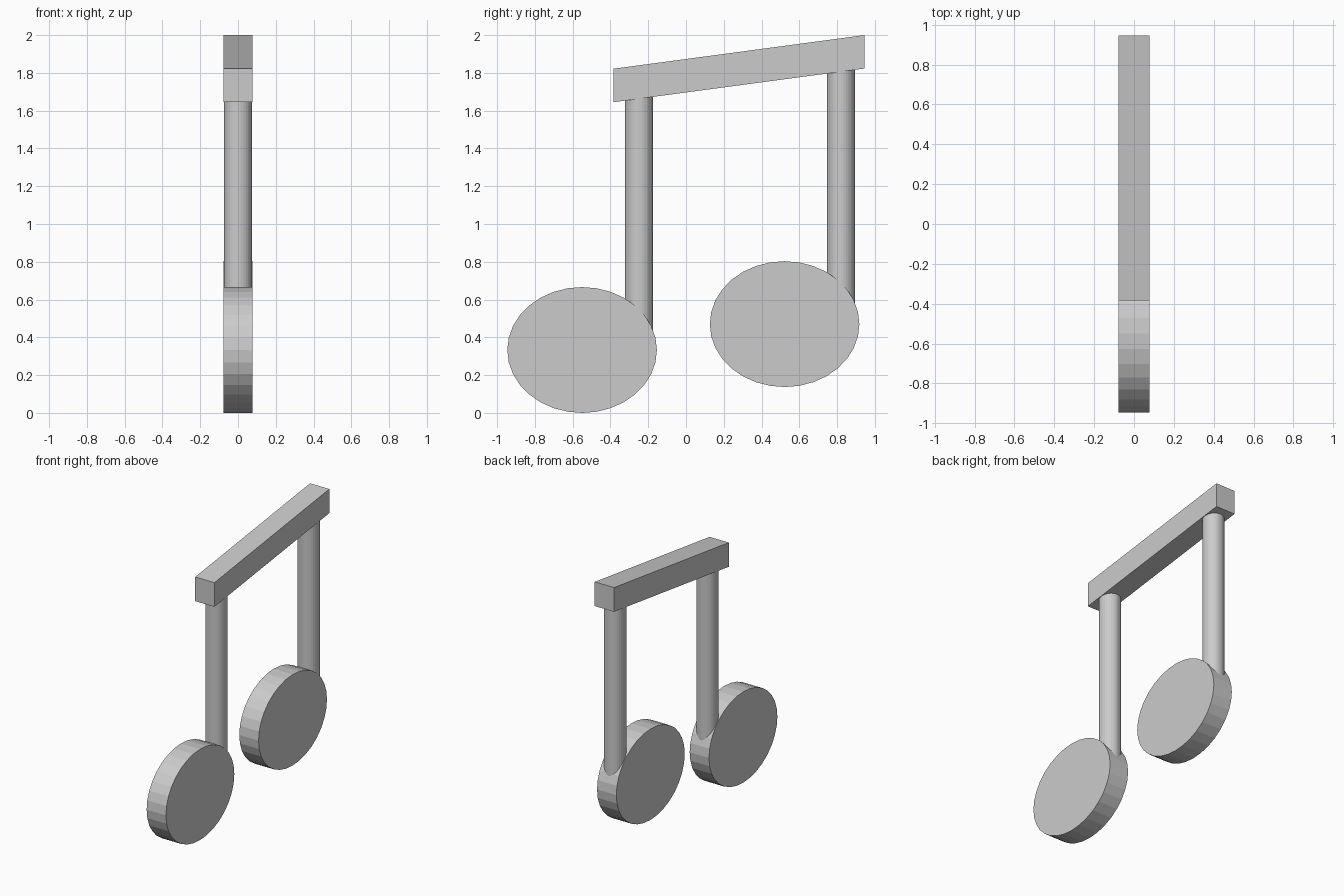
import bpy
import bmesh
import math

if "Cube" in bpy.data.objects:
    bpy.data.objects.remove(bpy.data.objects["Cube"])

HALF = 0.078      # half thickness in x
SIDES = 32


def extruded(name, profile):
    """Solid from a (y, z) outline, extruded symmetrically along x."""
    bm = bmesh.new()
    face = bm.faces.new([bm.verts.new((-HALF, y, z)) for y, z in profile])
    out = bmesh.ops.extrude_face_region(bm, geom=[face])
    new = [v for v in out["geom"] if isinstance(v, bmesh.types.BMVert)]
    bmesh.ops.translate(bm, verts=new, vec=(2 * HALF, 0, 0))
    bmesh.ops.recalc_face_normals(bm, faces=bm.faces)
    mesh = bpy.data.meshes.new(name)
    bm.to_mesh(mesh)
    bm.free()
    obj = bpy.data.objects.new(name, mesh)
    bpy.context.collection.objects.link(obj)
    return obj


def oval(y, z, ry=0.396, rz=0.333):
    steps = [2 * math.pi * i / SIDES for i in range(SIDES)]
    return [(y + ry * math.cos(a), z + rz * math.sin(a)) for a in steps]


def stem(name, y, bottom, top):
    bpy.ops.mesh.primitive_cylinder_add(
        vertices=SIDES, radius=0.074, depth=top - bottom,
        location=(0, y, (top + bottom) / 2))
    bpy.context.object.name = name


# Two note heads, each with a stem running from inside the head into the beam
for side, head_y, head_z, stem_y, stem_top in (
        ("front", -0.55, 0.333, -0.248, 1.75),
        ("back", 0.522, 0.47, 0.82, 1.89)):
    extruded(side + "_note_head", oval(head_y, head_z))
    stem(side + "_stem", stem_y, head_z, stem_top)

# Slanted beam joining the stems, with upright ends
extruded("beam", [(-0.384, 1.645), (0.945, 1.823), (0.945, 2.0), (-0.384, 1.822)])
